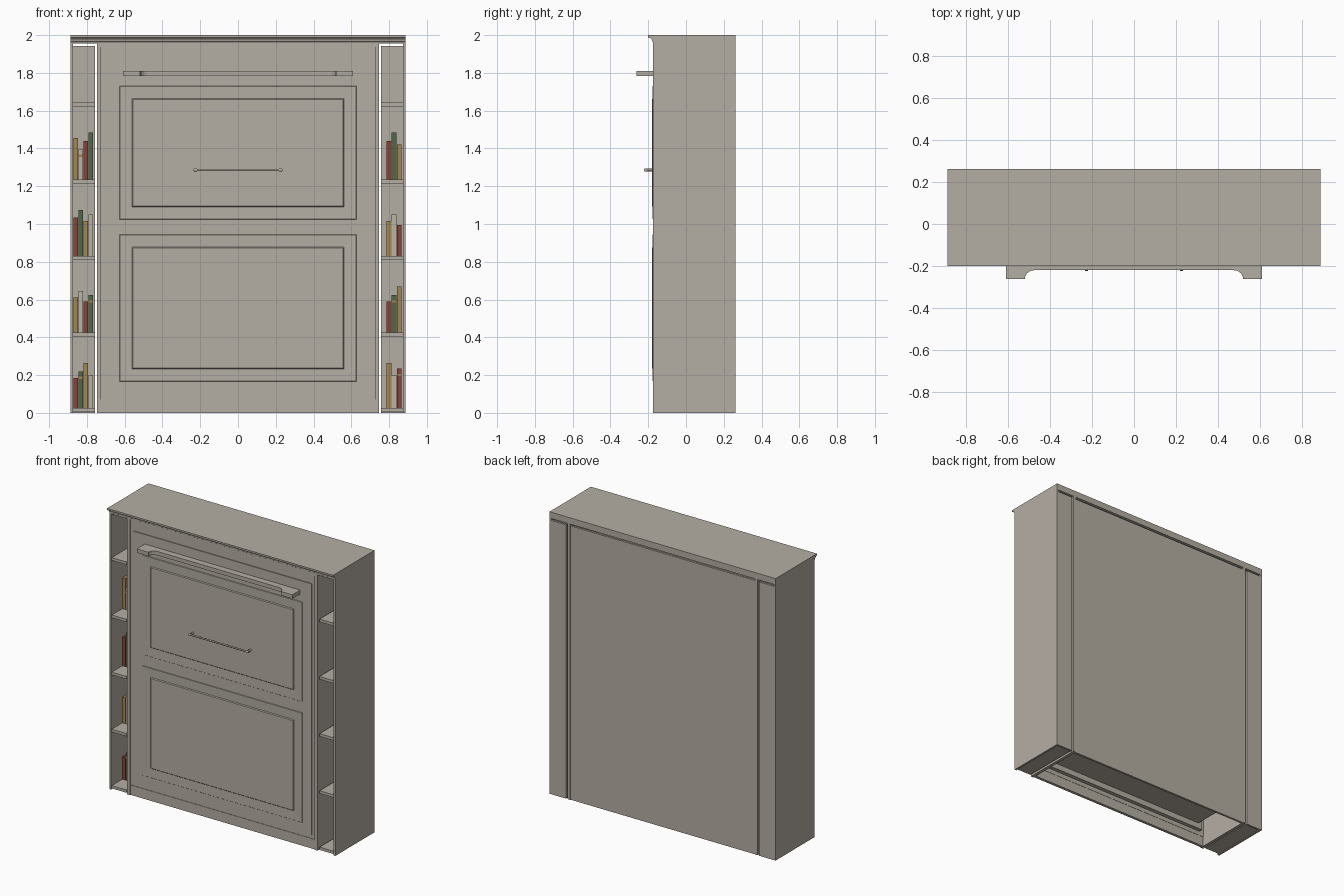
import bpy, bmesh, math
from mathutils import Vector

if "Cube" in bpy.data.objects:
    bpy.data.objects.remove(bpy.data.objects["Cube"])


def material(name, rgb):
    m = bpy.data.materials.new(name)
    m.diffuse_color = (*rgb, 1)
    m.use_nodes = True
    m.node_tree.nodes["Principled BSDF"].inputs["Base Color"].default_value = m.diffuse_color
    return m


TAUPE = material("taupe_paint", (0.46, 0.425, 0.37))
BOOK = {
    "m": material("mustard_cover", (0.36, 0.24, 0.08)),
    "l": material("cream_cover", (0.50, 0.46, 0.39)),
    "r": material("red_cover", (0.25, 0.055, 0.035)),
    "g": material("green_cover", (0.08, 0.14, 0.065)),
}


def finish(name, bm, mat):
    bmesh.ops.recalc_face_normals(bm, faces=bm.faces)
    me = bpy.data.meshes.new(name)
    bm.to_mesh(me)
    bm.free()
    me.materials.append(mat)
    ob = bpy.data.objects.new(name, me)
    bpy.context.collection.objects.link(ob)
    return ob


def box(name, x, y, z, mat=TAUPE):
    """Box from (min, max) ranges."""
    bm = bmesh.new()
    bmesh.ops.create_cube(bm, size=1)
    for v in bm.verts:
        v.co = [(r[0] + r[1]) / 2 + c * (r[1] - r[0]) for r, c in zip((x, y, z), v.co)]
    return finish(name, bm, mat)


def extrude(name, pts, offset, mat=TAUPE):
    """Closed outline pushed along an offset."""
    bm = bmesh.new()
    face = bm.faces.new([bm.verts.new(p) for p in pts])
    ext = bmesh.ops.extrude_face_region(bm, geom=[face])["geom"]
    bmesh.ops.translate(bm, vec=Vector(offset),
                        verts=[e for e in ext if isinstance(e, bmesh.types.BMVert)])
    return finish(name, bm, mat)


def tube(name, pts, radius):
    cu = bpy.data.curves.new(name, "CURVE")
    cu.dimensions = "3D"
    cu.bevel_depth, cu.bevel_resolution, cu.use_fill_caps = radius, 2, True
    sp = cu.splines.new("POLY")
    sp.points.add(len(pts) - 1)
    for p, co in zip(sp.points, pts):
        p.co = (*co, 1)
    cu.materials.append(TAUPE)
    ob = bpy.data.objects.new(name, cu)
    bpy.context.collection.objects.link(ob)


W, FRONT, BACK = 0.887, -0.176, 0.263

# Crown: cornice profile with a cove, run across the full width
prof = [(BACK, 1.955), (FRONT, 1.955), (FRONT, 1.964), (-0.179, 1.966)]
prof += [(-0.197 + 0.018 * math.cos(a), 1.967 + 0.019 * math.sin(a))
         for a in (math.radians(d) for d in (15, 35, 55, 75, 90))]
prof += [(-0.201, 1.988), (-0.201, 2.0), (BACK, 2.0)]
extrude("crown", [(-W, y, z) for y, z in prof], (2 * W, 0, 0))

# Side bookcases
SHELVES = [0.005, 0.405, 0.81, 1.215, 1.622]
for s, side in ((-1, "left"), (1, "right")):
    def xr(a, b):
        return tuple(sorted((s * a, s * b)))
    box(side + "_outer_panel", xr(0.873, W), (FRONT, BACK), (0, 1.955))
    box(side + "_bookcase_back", xr(0.757, 0.873), (0.248, BACK), (0, 1.942))
    for i, z in enumerate(SHELVES):
        box(f"{side}_shelf_{i}", xr(0.757, 0.873), (-0.168, 0.248), (z, z + 0.02))
    box(side + "_cabinet_side", xr(0.725, 0.746), (FRONT, BACK), (0, 1.955))
    box(side + "_door_surround", xr(0.699, 0.725), (-0.167, -0.148), (0.07, 1.94))

# Books: cover letter and top height per shelf, bottom shelf first
ROWS = {
    -0.872: [[("r", .185), ("g", .22), ("m", .265), ("l", .20)],
             [("m", .61), ("l", .645), ("r", .59), ("g", .625)],
             [("r", 1.035), ("g", 1.075), ("m", 1.015), ("l", 1.05)],
             [("m", 1.455), ("l", 1.395), ("r", 1.44), ("g", 1.485)]],
    0.787: [[("m", .265), ("l", .20), ("r", .235)],
            [("r", .59), ("g", .625), ("m", .67)],
            [("m", 1.015), ("l", 1.05), ("r", .995)],
            [("r", 1.44), ("g", 1.485), ("m", 1.42)]],
}
BANDED = {(.22, "g"), (.625, "g"), (1.395, "l"), (.235, "r")}
for x0, rows in ROWS.items():
    for base, row in zip(SHELVES, rows):
        for i, (c, top) in enumerate(row):
            x = x0 + i * 0.0268
            box("book", (x, x + 0.0245), (-0.05, 0.10), (base + 0.02, top), BOOK[c])
            if (top, c) in BANDED:
                box("book_band", (x, x + 0.0245), (-0.052, -0.05),
                    (top - 0.04, top - 0.028), BOOK["m"])

# Central cabinet shell
box("cabinet_back", (-0.725, 0.725), (0.245, 0.26), (0, 1.942))
box("header_rail", (-0.725, 0.725), (-0.172, -0.148), (1.937, 1.955))
box("upper_surround", (-0.699, 0.699), (-0.167, -0.148), (1.878, 1.937))
box("kick_board", (-0.725, 0.725), (-0.170, -0.150), (0, 0.07))
box("lower_surround", (-0.699, 0.699), (-0.167, -0.148), (0.07, 0.095))

# Folding bed behind the door
box("bed_platform", (-0.69, 0.69), (-0.148, -0.12), (0.10, 1.88))
box("mattress", (-0.66, 0.66), (-0.12, 0.06), (0.14, 1.84))

# Door slab with two framed raised panels
box("door", (-0.699, 0.699), (-0.174, -0.148), (0.095, 1.878))
for name, z0, z1 in (("lower", 0.165, 0.947), ("upper", 1.022, 1.733)):
    bm = bmesh.new()
    rings = []
    for inset, y in ((0, -0.172), (0.004, -0.177), (0.068, -0.1755), (0.073, -0.181)):
        rings.append([bm.verts.new((sx * (0.63 - inset), y, z)) for sx, z in
                      ((-1, z0 + inset), (1, z0 + inset), (1, z1 - inset), (-1, z1 - inset))])
    for a, b in zip(rings, rings[1:]):
        for k in range(4):
            n = (k + 1) % 4
            bm.faces.new((a[k], a[n], b[n], b[k]))
    bm.faces.new(rings[-1])
    bm.faces.new(rings[0][::-1])
    finish(name + "_raised_panel", bm, TAUPE)

# Fold-out support leg with coved feet
half = [(0.61, -0.17), (0.61, -0.263), (0.525, -0.263)]
half += [(0.475 + 0.045 * math.cos(a), -0.263 + 0.043 * math.sin(a))
         for a in (math.radians(d) for d in (0, 20, 40, 60, 75, 90))]
outline = half + [(-x, y) for x, y in reversed(half)]
extrude("support_leg", [(x, y, 1.783) for x, y in outline], (0, 0, 0.028))

# Pull handle: rod, posts and end collars
tube("handle_rod", [(-0.235, -0.214, 1.286), (0.235, -0.214, 1.286)], 0.006)
for s in (-1, 1):
    tube("handle_post", [(s * 0.225, -0.174, 1.286), (s * 0.225, -0.214, 1.286)], 0.007)
    tube("handle_collar", [(s * 0.218, -0.214, 1.286), (s * 0.233, -0.214, 1.286)], 0.009)
